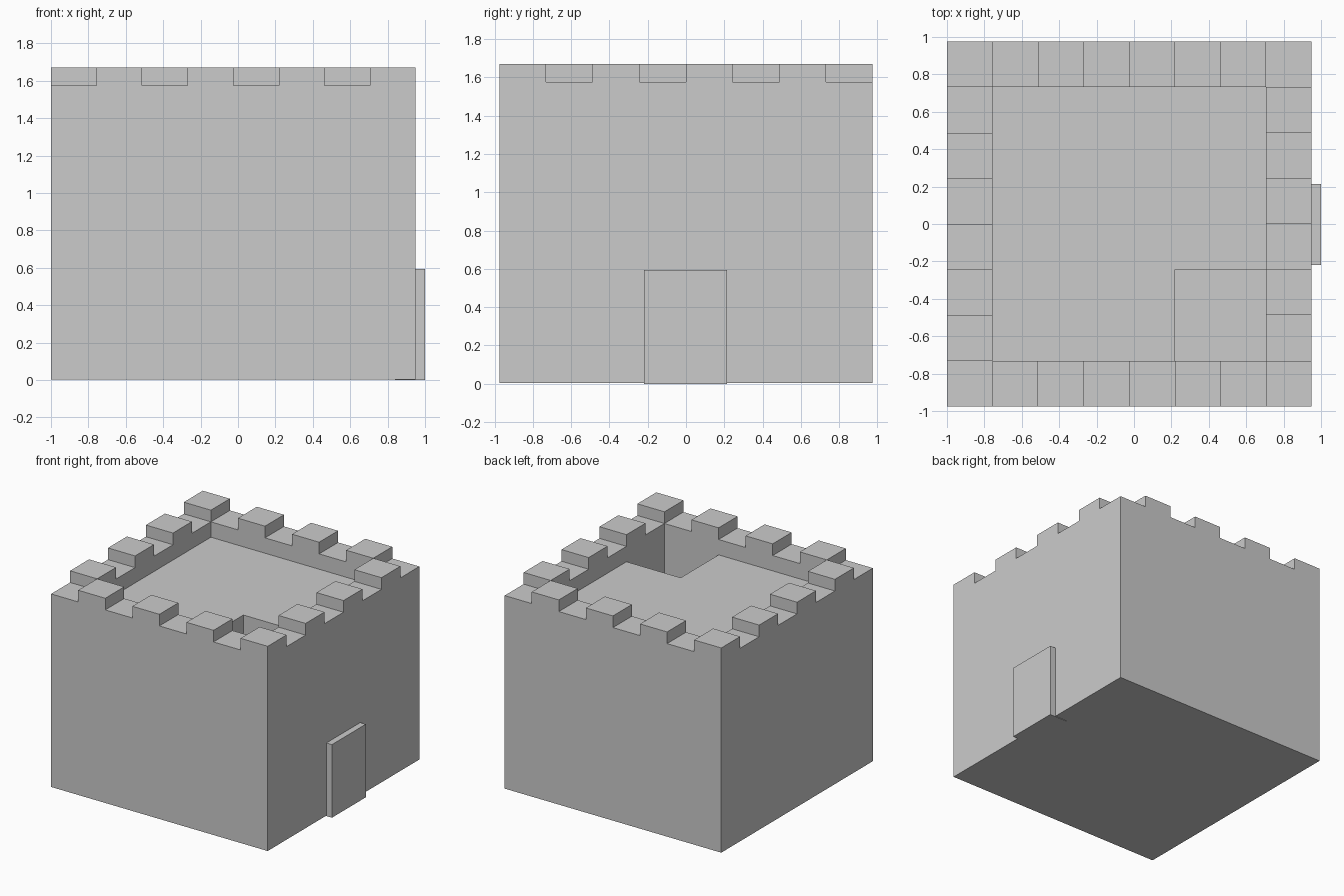
import bpy, bmesh

cube = bpy.data.objects.get("Cube")
if cube:
    bpy.data.objects.remove(cube, do_unlink=True)

# One plain stone colour
stone = bpy.data.materials.new("stone_grey")
stone.use_nodes = True
GREY = (0.6, 0.6, 0.6, 1)
stone.diffuse_color = GREY
stone.node_tree.nodes["Principled BSDF"].inputs["Base Color"].default_value = GREY


def add_object(name, bm):
    mesh = bpy.data.meshes.new(name)
    bm.to_mesh(mesh)
    bm.free()
    mesh.materials.append(stone)
    obj = bpy.data.objects.new(name, mesh)
    bpy.context.collection.objects.link(obj)
    return obj


# Tower layout: square cells in plan, and a few storeys in height
N = 8
CELL = 1.95 / N
LEVELS = [0.004, 0.12, 1.21, 1.45, 1.575, 1.67]
BASE, ROOM, ROOF, PARAPET, MERLON = range(5)


def solid(i, j, k):
    """Whether the tower fills cell i, j in storey k."""
    if not (0 <= i < N and 0 <= j < N and BASE <= k <= MERLON):
        return False
    edge = i in (0, N - 1) or j in (0, N - 1)
    if k == BASE:
        return True
    if k == ROOF:                       # roof slab with a corner hatch
        hatch = i in (5, 6) and j in (1, 2)
        return edge or not hatch
    if k == MERLON:                     # every second wall cell stands up
        return edge and (i + j) % 2 == 1
    return edge                         # room and parapet walls


def build_tower():
    bm = bmesh.new()
    points = {}

    def vert(p):
        if p not in points:
            i, j, k = p
            points[p] = bm.verts.new((-1 + i * CELL, -0.975 + j * CELL, LEVELS[k]))
        return points[p]

    # Skin every boundary between a filled and an empty cell
    for i in range(N):
        for j in range(N):
            for k in range(len(LEVELS) - 1):
                if not solid(i, j, k):
                    continue
                for axis in range(3):
                    for side in (0, 1):
                        nxt = [i, j, k]
                        nxt[axis] += 2 * side - 1
                        if solid(*nxt):
                            continue
                        u, v = (axis + 1) % 3, (axis + 2) % 3
                        corners = []
                        for du, dv in ((0, 0), (1, 0), (1, 1), (0, 1)):
                            p = [i, j, k]
                            p[axis] += side
                            p[u] += du
                            p[v] += dv
                            corners.append(vert(tuple(p)))
                        bm.faces.new(corners if side else corners[::-1])

    # Merge the flat areas into clean faces
    bmesh.ops.dissolve_limit(bm, angle_limit=0.01, verts=bm.verts[:], edges=bm.edges[:])
    return add_object("tower", bm)


def build_box(name, low, high):
    bm = bmesh.new()
    bmesh.ops.create_cube(bm, size=1)
    for v in bm.verts:
        v.co = [lo + (c + 0.5) * (hi - lo) for c, lo, hi in zip(v.co, low, high)]
    return add_object(name, bm)


build_tower()
# Door set into the wall, standing slightly proud of it
build_box("door", (0.84, -0.22, 0), (1.0, 0.215, 0.595))
